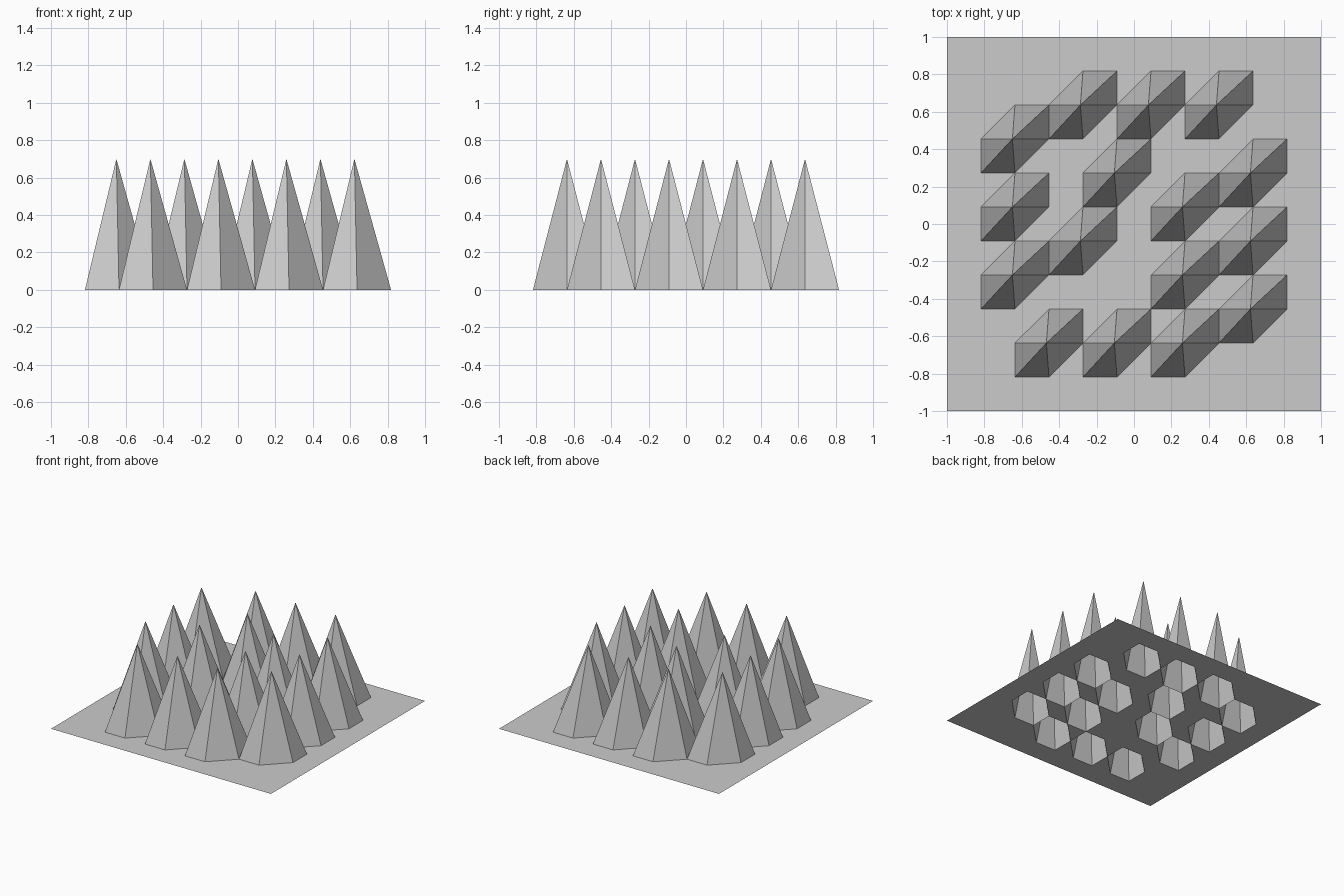
import bpy, bmesh

if "Cube" in bpy.data.objects:
    bpy.data.objects.remove(bpy.data.objects["Cube"])

CELLS = 11
STEP = 2 / CELLS
HEIGHT = 0.7
LEAN = -0.014  # tips sit slightly off the grid point in x

# grid positions (column, row) of the spikes: outer ring, then the inner cluster
OUTER = [(4, 9), (6, 9), (8, 9), (9, 7), (9, 5), (9, 3),
         (7, 2), (5, 2), (3, 2), (2, 4), (2, 6), (2, 8)]
INNER = [(5, 7), (4, 5), (7, 6), (7, 4)]
spikes = set(OUTER + INNER)

# flat square sheet divided into cells
bm = bmesh.new()
bmesh.ops.create_grid(bm, x_segments=CELLS, y_segments=CELLS, size=1)

# cells touching a spike are split along the same diagonal, giving six-sided spikes
tips = [v for v in bm.verts
        if (round((v.co.x + 1) / STEP), round((v.co.y + 1) / STEP)) in spikes]
for face in {f for v in tips for f in v.link_faces}:
    corners = sorted(face.verts, key=lambda v: v.co.x + v.co.y)
    bmesh.utils.face_split(face, corners[0], corners[-1])

# pull the tips up
for v in tips:
    v.co.x += LEAN
    v.co.z = HEIGHT

bm.normal_update()
mesh = bpy.data.meshes.new("spiked_sheet")
bm.to_mesh(mesh)
bm.free()
sheet = bpy.data.objects.new("spiked_sheet", mesh)
bpy.context.collection.objects.link(sheet)
